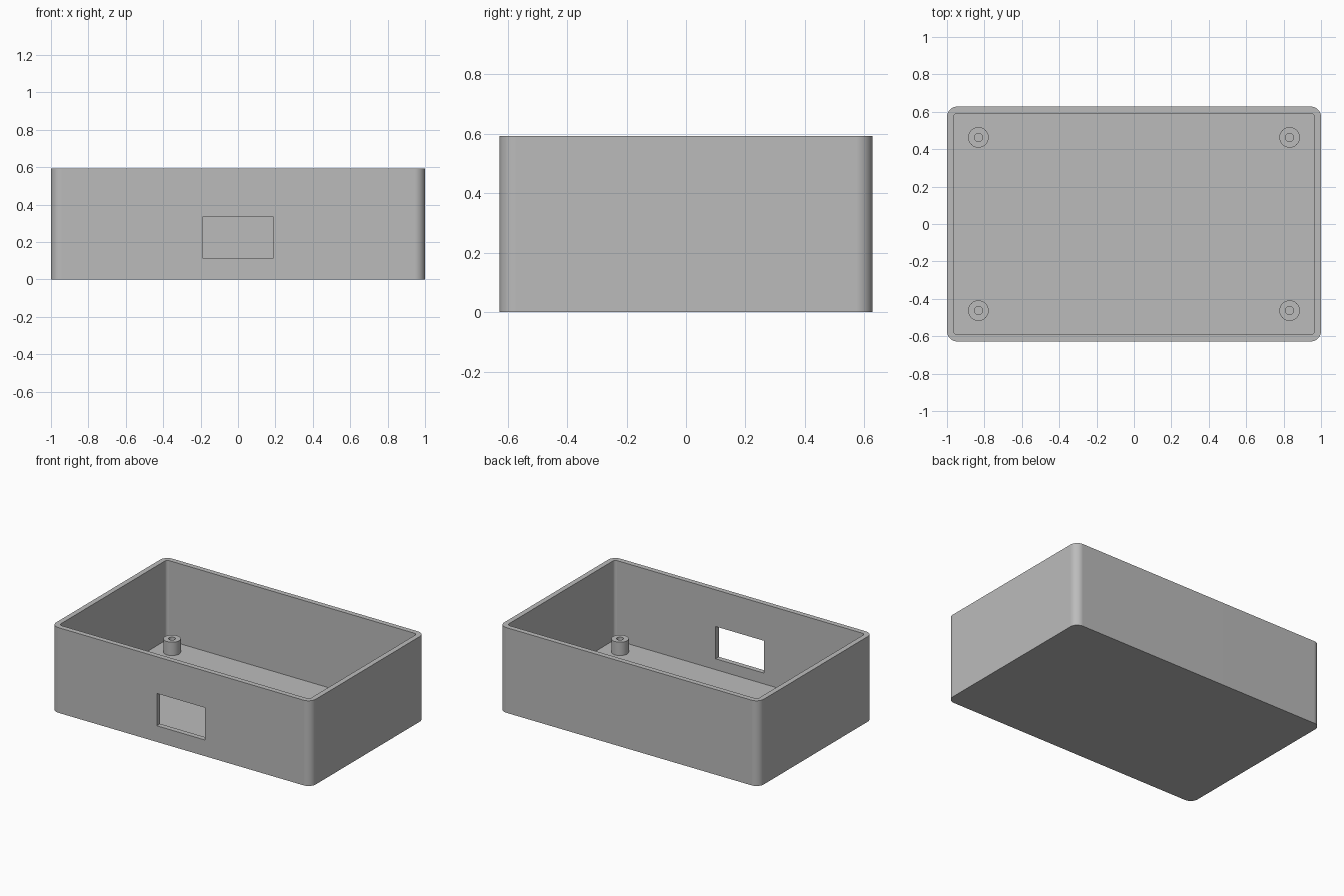
import bpy, bmesh, math
from mathutils import Matrix

cube = bpy.data.objects.get("Cube")
if cube:
    bpy.data.objects.remove(cube, do_unlink=True)

HX, HY, HEIGHT = 1.0, 0.628, 0.593
WALL, FLOOR = 0.036, 0.037

grey = bpy.data.materials.new("plain grey")
grey.use_nodes = True
color = (0.5, 0.5, 0.5, 1)
grey.diffuse_color = color
grey.node_tree.nodes["Principled BSDF"].inputs["Base Color"].default_value = color


def make_object(name, bm):
    bmesh.ops.recalc_face_normals(bm, faces=bm.faces)
    mesh = bpy.data.meshes.new(name)
    bm.to_mesh(mesh)
    bm.free()
    obj = bpy.data.objects.new(name, mesh)
    mesh.materials.append(grey)
    bpy.context.collection.objects.link(obj)
    return obj


def activate(obj):
    bpy.ops.object.select_all(action="DESELECT")
    obj.select_set(True)
    bpy.context.view_layer.objects.active = obj


def smooth(obj):
    activate(obj)
    bpy.ops.object.shade_smooth_by_angle(angle=math.radians(30))
    obj.modifiers.new("flat walls", "WEIGHTED_NORMAL").keep_sharp = True


def rounded_ring(bm, hx, hy, radius, z, steps=8):
    ring = []
    for corner, (sx, sy) in enumerate([(1, 1), (-1, 1), (-1, -1), (1, -1)]):
        for i in range(steps + 1):
            a = math.pi / 2 * (corner + i / steps)
            ring.append(bm.verts.new((sx * (hx - radius) + radius * math.cos(a),
                                      sy * (hy - radius) + radius * math.sin(a), z)))
    return ring


def bridge(bm, a, b):
    n = len(a)
    for i in range(n):
        j = (i + 1) % n
        bm.faces.new((a[i], a[j], b[j], b[i]))


# Open tray with rounded corners
bm = bmesh.new()
ix, iy = HX - WALL, HY - WALL
rings = [rounded_ring(bm, HX, HY, 0.056, 0),
         rounded_ring(bm, HX, HY, 0.056, HEIGHT),
         rounded_ring(bm, ix, iy, 0.02, HEIGHT),
         rounded_ring(bm, ix, iy, 0.02, FLOOR)]
for lower, upper in zip(rings, rings[1:]):
    bridge(bm, lower, upper)
bm.faces.new(rings[0])
bm.faces.new(rings[-1])
tray = make_object("enclosure_tray", bm)

# Rectangular opening in the front wall
bm = bmesh.new()
bmesh.ops.create_cube(bm, size=1, matrix=Matrix.Translation((0, -HY, 0.225))
                      @ Matrix.Diagonal((0.372, 0.2, 0.225, 1)))
cutter = make_object("window_cutter", bm)
cutter.hide_render = True
cut = tray.modifiers.new("window", "BOOLEAN")
cut.operation = "DIFFERENCE"
cut.solver = "EXACT"
cut.object = cutter
activate(tray)
bpy.ops.object.modifier_apply(modifier=cut.name)
bpy.data.objects.remove(cutter, do_unlink=True)
smooth(tray)


# Hollow screw posts standing on the floor
def screw_post(name, x, y, outer=0.055, bore=0.022, top=0.13, sides=32):
    bm = bmesh.new()
    profile = [(outer, FLOOR), (outer, top), (bore, top), (bore, FLOOR)]
    loops = [[bm.verts.new((x + r * math.cos(math.tau * i / sides),
                            y + r * math.sin(math.tau * i / sides), z))
              for i in range(sides)] for r, z in profile]
    for k in range(4):
        bridge(bm, loops[k], loops[(k + 1) % 4])
    smooth(make_object(name, bm))


for side, sx in (("left", 1), ("right", -1)):
    for end, sy in (("front", -1), ("back", 1)):
        screw_post(f"{end}_{side}_screw_post", sx * 0.832, sy * 0.463)
